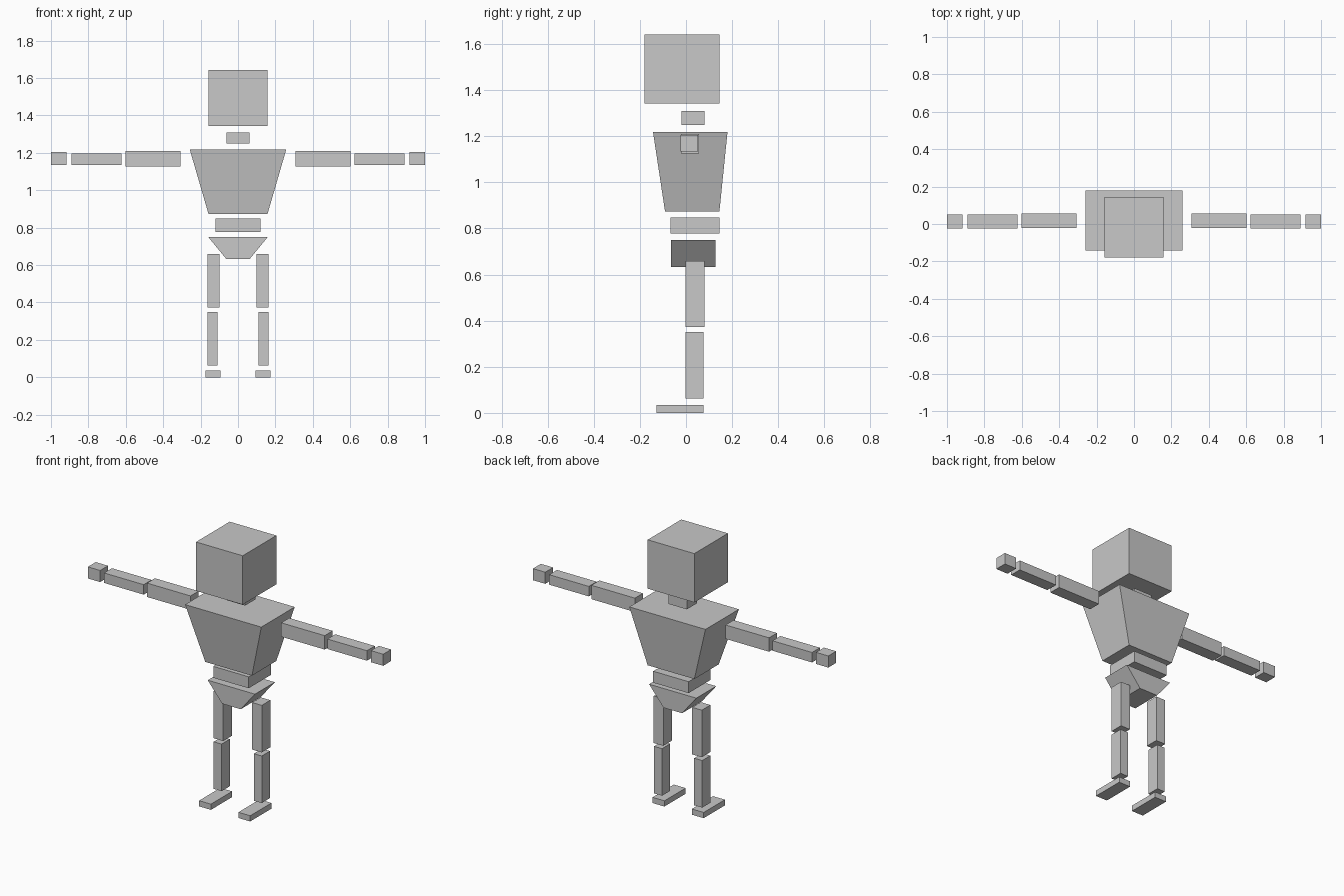
import bpy
import bmesh

if "Cube" in bpy.data.objects:
    bpy.data.objects.remove(bpy.data.objects["Cube"])

grey = bpy.data.materials.new("light grey")
grey.diffuse_color = (0.58, 0.58, 0.58, 1)
grey.use_nodes = True
grey.node_tree.nodes["Principled BSDF"].inputs["Base Color"].default_value = grey.diffuse_color


def block(name, bottom, top, z0, z1):
    """Box or tapered block; bottom and top are (x0, x1, y0, y1)."""
    bm = bmesh.new()
    rings = []
    for (x0, x1, y0, y1), z in ((bottom, z0), (top, z1)):
        rings.append([bm.verts.new((x, y, z)) for x, y in
                      ((x0, y0), (x1, y0), (x1, y1), (x0, y1))])
    low, high = rings
    bm.faces.new(low[::-1])
    bm.faces.new(high)
    for i in range(4):
        j = (i + 1) % 4
        bm.faces.new((low[i], low[j], high[j], high[i]))
    mesh = bpy.data.meshes.new(name)
    bm.to_mesh(mesh)
    bm.free()
    mesh.materials.append(grey)
    obj = bpy.data.objects.new(name, mesh)
    bpy.context.collection.objects.link(obj)
    return obj


def box(name, x0, x1, y0, y1, z0, z1):
    return block(name, (x0, x1, y0, y1), (x0, x1, y0, y1), z0, z1)


def pair(name, x0, x1, *rest):
    """Matching limb parts on both sides."""
    box("left_" + name, x0, x1, *rest)
    box("right_" + name, -x1, -x0, *rest)


# Head and trunk
box("head", -0.158, 0.158, -0.18, 0.145, 1.343, 1.642)
box("neck", -0.062, 0.062, -0.02, 0.08, 1.25, 1.31)
block("chest", (-0.158, 0.158, -0.091, 0.145),
      (-0.258, 0.258, -0.143, 0.18), 0.874, 1.218)
box("waist", -0.12, 0.12, -0.068, 0.146, 0.778, 0.848)
block("hips", (-0.063, 0.063, -0.064, 0.128),
      (-0.16, 0.16, -0.064, 0.128), 0.633, 0.751)

# Arms
pair("upper_arm", 0.307, 0.602, -0.021, 0.056, 1.126, 1.211)
pair("forearm", 0.622, 0.89, -0.024, 0.052, 1.136, 1.197)
pair("hand", 0.917, 1.0, -0.024, 0.052, 1.134, 1.205)

# Legs
pair("thigh", 0.098, 0.163, -0.003, 0.08, 0.372, 0.66)
pair("shin", 0.109, 0.163, -0.003, 0.076, 0.062, 0.35)
pair("foot", 0.093, 0.173, -0.129, 0.076, 0.0, 0.035)
